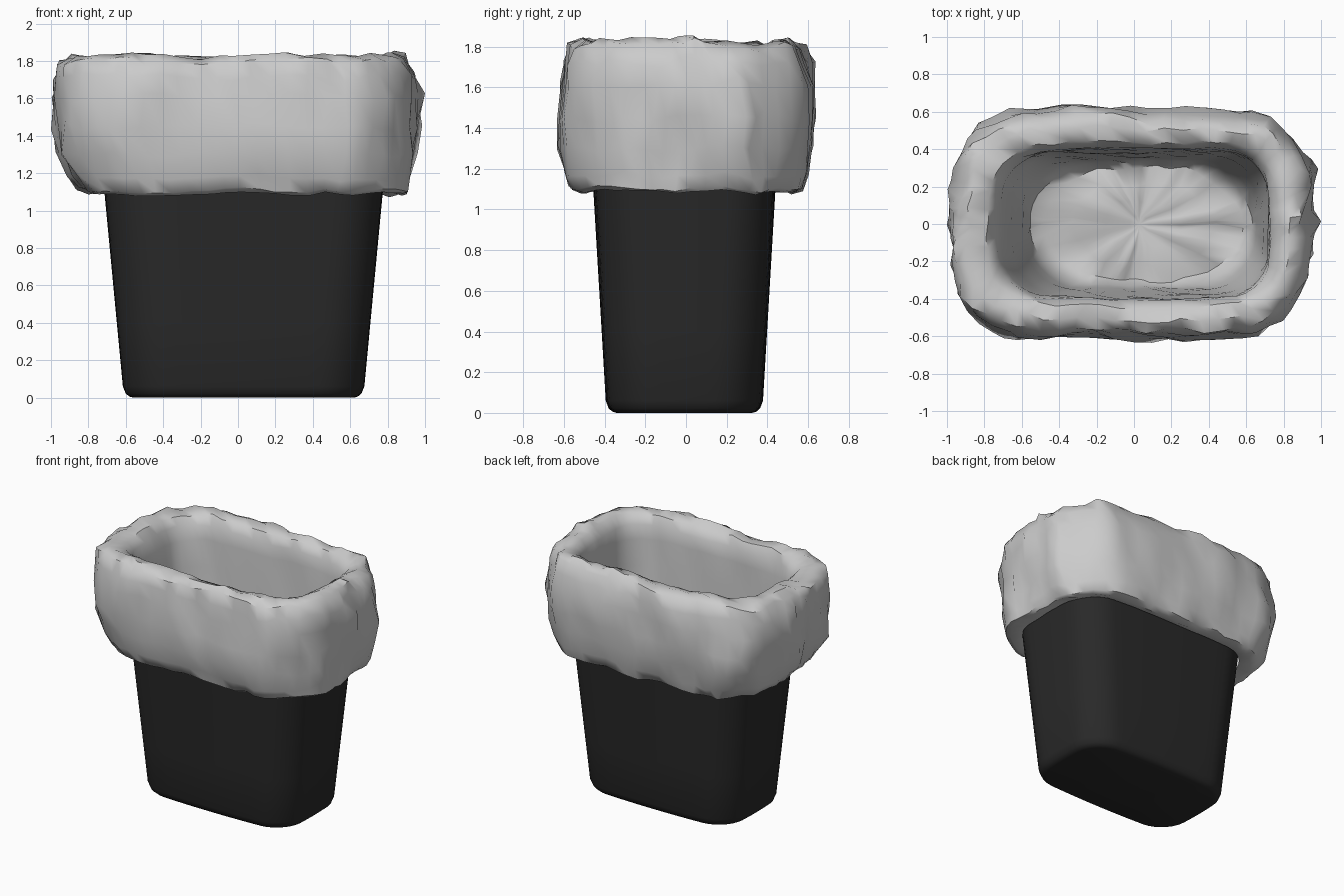
import bpy, bmesh, math
from mathutils import Vector, noise

if "Cube" in bpy.data.objects:
    bpy.data.objects.remove(bpy.data.objects["Cube"])


def ring(cx, cy, hx, hy, r, z, bow=0.06, corner=7, edge_x=12, edge_y=7):
    """Bowed rounded rectangle loop with the same point count for every size."""
    pts = []
    signs = [(1, 1), (-1, 1), (-1, -1), (1, -1)]
    for q, (sx, sy) in enumerate(signs):
        ox, oy = sx * (hx - r), sy * (hy - r)
        for i in range(corner + 1):
            a = math.pi / 2 * (q + i / corner)
            pts.append(Vector((ox + r * math.cos(a), oy + r * math.sin(a), z)))
        nx, ny = signs[(q + 1) % 4]
        a = math.pi / 2 * (q + 1)
        end = Vector((nx * (hx - r) + r * math.cos(a), ny * (hy - r) + r * math.sin(a), z))
        n = edge_x if q % 2 == 0 else edge_y
        start = pts[-1].copy()
        pts += [start.lerp(end, i / n) for i in range(1, n)]
    # pull the corners in so that the long sides bulge gently
    return [Vector((cx + p.x * (1 - bow * (p.y / hy) ** 2 * 0.6),
                    cy + p.y * (1 - bow * (p.x / hx) ** 2), z)) for p in pts]


def loft(name, rings, angle, cap_first=True, cap_last=False):
    bm = bmesh.new()
    loops = [[bm.verts.new(p) for p in r] for r in rings]
    n = len(loops[0])
    for a, b in zip(loops, loops[1:]):
        for i in range(n):
            j = (i + 1) % n
            bm.faces.new((a[i], a[j], b[j], b[i]))
    for flag, lp in ((cap_first, loops[0]), (cap_last, loops[-1])):
        if flag:
            c = bm.verts.new(sum((v.co for v in lp), Vector()) / n)
            for i in range(n):
                bm.faces.new((lp[i], lp[(i + 1) % n], c))
    bmesh.ops.recalc_face_normals(bm, faces=bm.faces)
    me = bpy.data.meshes.new(name)
    bm.to_mesh(me)
    bm.free()
    ob = bpy.data.objects.new(name, me)
    bpy.context.collection.objects.link(ob)
    bpy.ops.object.select_all(action='DESELECT')
    ob.select_set(True)
    bpy.context.view_layer.objects.active = ob
    bpy.ops.object.shade_smooth_by_angle(angle=math.radians(angle))
    return ob


# Bin: tapered rounded box with a soft foot and a thin hollow wall
def bin_ring(z, inset=0.0):
    return ring(0.03, -0.008, 0.64 + 0.095 * z - inset, 0.383 + 0.059 * z - inset, 0.22 - inset, z)


outer = [bin_ring(0, 0.05), bin_ring(0.006, 0.03), bin_ring(0.022, 0.012), bin_ring(0.06)]
outer += [bin_ring(z) for z in (0.4, 0.8, 1.2, 1.74)]
inner = [bin_ring(z, 0.018) for z in (1.74, 0.9, 0.02)]
bin_body = loft("bin_body", outer + inner, 40, cap_last=True)
black = bpy.data.materials.new("black_plastic")
black.diffuse_color = (0.022, 0.022, 0.022, 1)
black.use_nodes = True
black.node_tree.nodes["Principled BSDF"].inputs["Base Color"].default_value = black.diffuse_color
bin_body.data.materials.append(black)

# Bag liner profile: floor, inner wall, rolled rim, outer cuff, curled hem
# columns: centre x, half x, half y, corner radius, z, crumple amount
profile = [
    (0.03, 0.05, 0.04, 0.035, 0.10, 0.2),
    (0.04, 0.20, 0.12, 0.11, 0.12, 0.5),
    (0.05, 0.38, 0.22, 0.21, 0.11, 0.8),
    (0.045, 0.53, 0.30, 0.28, 0.10, 0.7),
    (0.04, 0.59, 0.335, 0.29, 0.14, 0.4),
    (0.04, 0.61, 0.35, 0.27, 0.30, 0.25),
    (0.04, 0.635, 0.36, 0.25, 0.60, 0.25),
    (0.03, 0.66, 0.375, 0.23, 0.90, 0.25),
    (0.03, 0.685, 0.385, 0.21, 1.20, 0.3),
    (0.02, 0.70, 0.395, 0.21, 1.45, 0.3),
    (0.01, 0.715, 0.40, 0.21, 1.65, 0.3),
    (0.00, 0.73, 0.405, 0.21, 1.75, 0.4),
    (0.00, 0.77, 0.44, 0.24, 1.81, 0.7),
    (0.00, 0.84, 0.495, 0.28, 1.83, 0.9),
    (0.00, 0.90, 0.55, 0.32, 1.80, 1.0),
    (0.00, 0.935, 0.58, 0.34, 1.72, 1.0),
    (0.00, 0.955, 0.595, 0.35, 1.60, 1.0),
    (0.00, 0.955, 0.60, 0.35, 1.45, 1.0),
    (0.01, 0.93, 0.59, 0.34, 1.30, 0.9),
    (0.02, 0.895, 0.57, 0.33, 1.17, 0.7),
    (0.03, 0.86, 0.55, 0.31, 1.10, 0.7),
    (0.03, 0.83, 0.525, 0.28, 1.085, 0.6),
    (0.03, 0.755, 0.455, 0.22, 1.105, 0.15),
]


def crumple(p, amount):
    side = 1 + 0.6 * min(1, max(0, abs(p.x) - 0.7) / 0.25)
    d = noise.noise_vector(p * 3.2 + Vector((3, 1, 7))) * 0.03
    d += noise.noise_vector(p * 7 + Vector((9, 4, 2))) * 0.03
    d += noise.noise_vector(p * 15 + Vector((1, 8, 5))) * 0.016
    return p + d * amount * side


rings = [[crumple(p, w) for p in ring(cx, 0, hx, hy, r, z, 0.13 if k < 5 else 0.07)]
         for k, (cx, hx, hy, r, z, w) in enumerate(profile)]

# Radial gathers on the bag floor
for k in range(1, 4):
    for p in rings[k]:
        a = math.atan2(p.y, p.x - 0.04)
        p.z += 0.01 * math.sin(9 * a + 2 * math.sin(3 * a))

# Fit the cuff to the measured footprint and height
cuff = [p for r in rings[13:21] for p in r]
for axis, lo, hi in ((0, -1.0, 1.0), (1, -0.635, 0.64)):
    a, b = min(p[axis] for p in cuff), max(p[axis] for p in cuff)
    for p in cuff:
        p[axis] = lo + (p[axis] - a) * (hi - lo) / (b - a)
lift = 1.855 - max(p.z for p in cuff)
for r in rings[12:]:
    for p in r:
        p.z += lift

loft("bag_liner", rings, 45)
